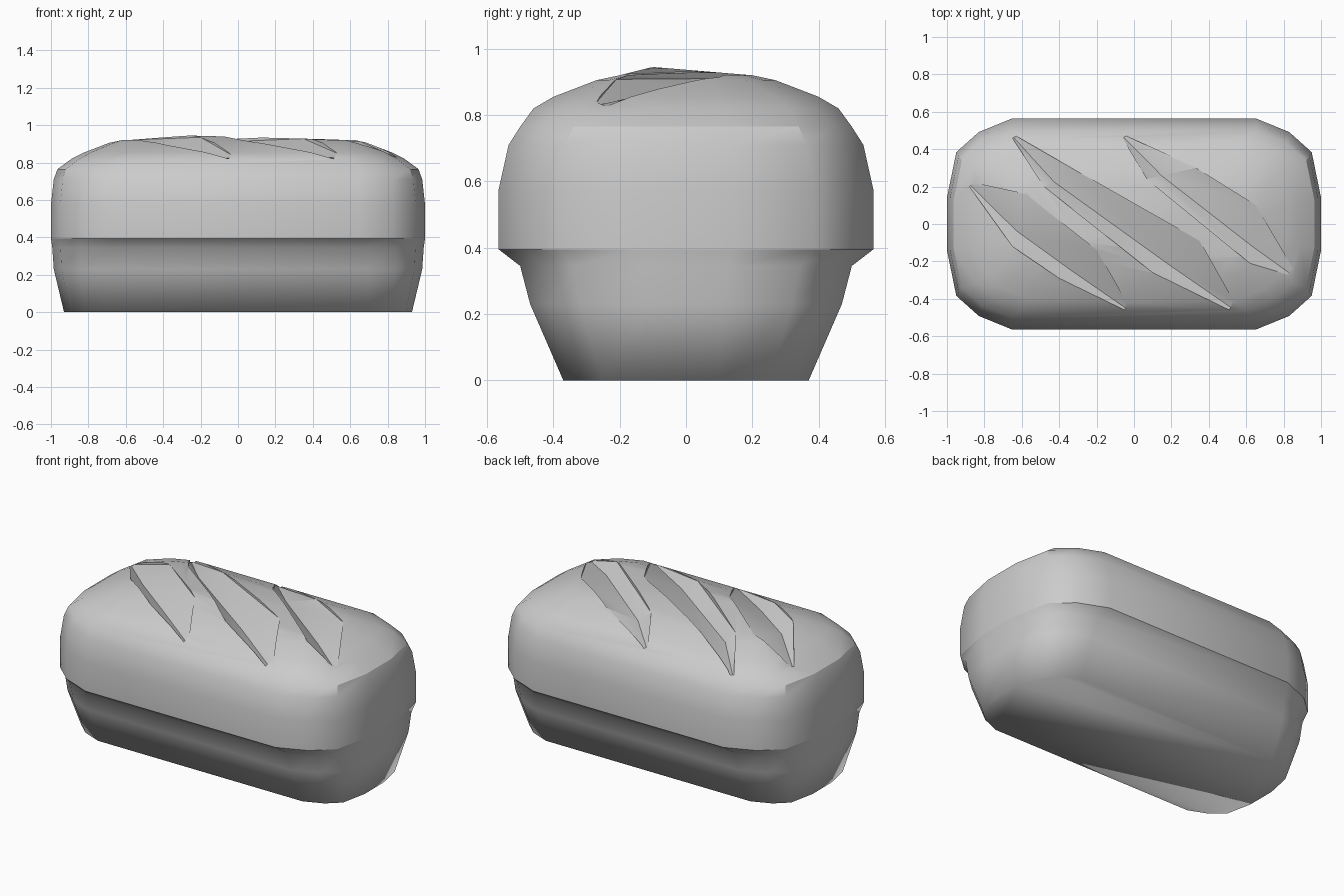
import bpy, bmesh
from mathutils import Vector
from mathutils.bvhtree import BVHTree

if "Cube" in bpy.data.objects:
    bpy.data.objects.remove(bpy.data.objects["Cube"], do_unlink=True)

crust = bpy.data.materials.new("plain_grey")
crust.use_nodes = True
crust.diffuse_color = (0.6, 0.6, 0.6, 1)
crust.node_tree.nodes["Principled BSDF"].inputs["Base Color"].default_value = (0.6, 0.6, 0.6, 1)


def make_object(name, bm):
    bmesh.ops.recalc_face_normals(bm, faces=bm.faces)
    mesh = bpy.data.meshes.new(name)
    bm.to_mesh(mesh)
    mesh.materials.append(crust)
    obj = bpy.data.objects.new(name, mesh)
    bpy.context.collection.objects.link(obj)
    return obj


def bridge(bm, rings):
    for a, b in zip(rings, rings[1:]):
        for i in range(len(a)):
            j = (i + 1) % len(a)
            bm.faces.new((a[i], a[j], b[j], b[i]))


# Loaf: rounded plan outline lofted through levels (height, half length, half width)
levels = [(0, 0.93, 0.37), (0.23, 0.985, 0.47), (0.345, 0.993, 0.5),
          (0.395, 1, 0.565), (0.575, 1, 0.565), (0.71, 0.985, 0.535),
          (0.765, 0.965, 0.5), (0.82, 0.89, 0.46), (0.855, 0.82, 0.4),
          (0.905, 0.69, 0.27), (0.92, 0.64, 0.2)]
# Corner points: distance in from the end, fraction of the half width
corner = [(0, 0.25), (0.05, 0.68), (0.17, 0.87), (0.35, 1)]


def outline(length, width):
    k = width / 0.565
    quarter = [(length - dx * k, fy * width) for dx, fy in corner]
    half = quarter + [(-x, y) for x, y in reversed(quarter)]
    return half + [(-x, -y) for x, y in half]


bm = bmesh.new()
rings = [[bm.verts.new((x, y, z)) for x, y in outline(l, w)] for z, l, w in levels]
bridge(bm, rings)
bm.faces.new(rings[0])
peak = bm.verts.new((-0.28, -0.1, 0.945))
top = rings[-1]
for i, v in enumerate(top):
    bm.faces.new((v, top[(i + 1) % len(top)], peak))
bm.normal_update()
surface = BVHTree.FromBMesh(bm)
loaf = make_object("bread_loaf", bm)


def height(p):
    hit = surface.ray_cast(Vector((p[0], p[1], 2)), Vector((0, 0, -1)))[0]
    return hit.z if hit else 0.8


# Scores: leaf-shaped cuts given by their left and right edges, back to front
scores = [
    ([(-0.88, 0.2), (-0.65, -0.12), (-0.4, -0.29), (-0.05, -0.46)],
     [(-0.86, 0.22), (-0.58, 0.16), (-0.2, -0.14), (-0.04, -0.42)]),
    ([(-0.65, 0.46), (-0.48, 0.2), (0.1, -0.26), (0.51, -0.46)],
     [(-0.63, 0.47), (-0.3, 0.28), (0.35, -0.09), (0.53, -0.41)]),
    ([(-0.06, 0.46), (0.07, 0.24), (0.62, -0.21), (0.82, -0.27)],
     [(-0.04, 0.47), (0.33, 0.3), (0.65, 0.1), (0.85, -0.24)]),
]
depths = [0.004, 0.06, 0.06, 0.004]

bpy.context.view_layer.objects.active = loaf
loaf.select_set(True)
for left, right in scores:
    bm = bmesh.new()
    sections = []
    for a, b, depth in zip(left, right, depths):
        a, b = Vector(a), Vector(b)
        valley = a.lerp(b, 0.3)
        za, zb = height(a), height(b)
        sections.append([bm.verts.new((*p, z)) for p, z in (
            (a, 1.2), (a, za), (valley, height(valley) - depth), (b, zb), (b, 1.2))])
    bridge(bm, sections)
    bm.faces.new(sections[0])
    bm.faces.new(sections[-1])
    cutter = make_object("score_cutter", bm)
    cutter.hide_render = True
    mod = loaf.modifiers.new("score", "BOOLEAN")
    mod.operation = "DIFFERENCE"
    mod.solver = "EXACT"
    mod.object = cutter
    bpy.ops.object.modifier_apply(modifier=mod.name)
    bpy.data.objects.remove(cutter, do_unlink=True)

# Smooth crust, sharp only at the lip and the scores
bpy.ops.object.shade_smooth_by_angle(angle=0.55)
mesh = loaf.data
for e in mesh.edges:
    z = sum(mesh.vertices[i].co.z for i in e.vertices) / 2
    if z < 0.36:
        e.use_edge_sharp = False
    elif z < 0.7:
        e.use_edge_sharp = abs(z - 0.395) < 0.001
